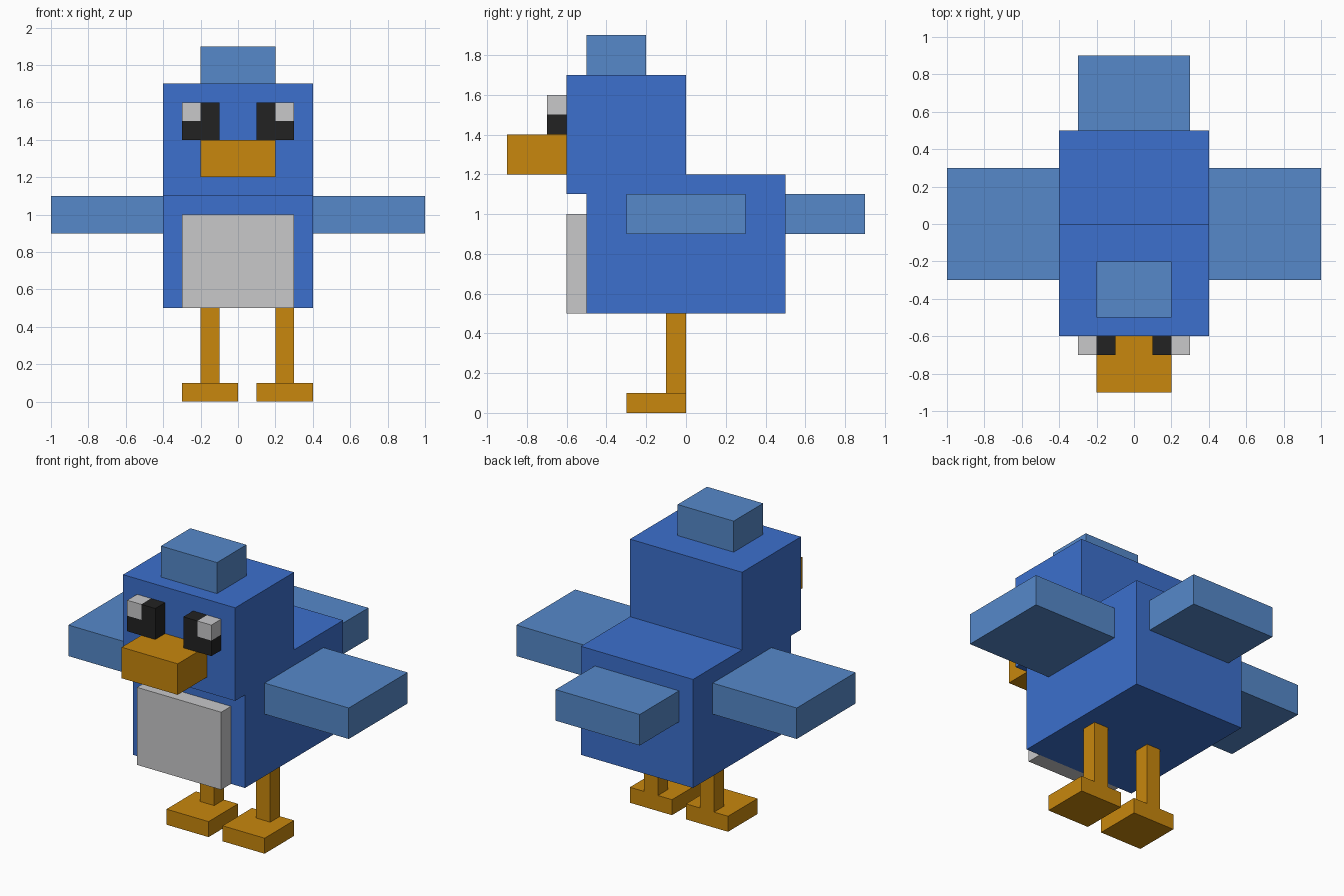
import bpy
import bmesh
from mathutils import Vector

default = bpy.data.objects.get("Cube")
if default:
    bpy.data.objects.remove(default, do_unlink=True)


def material(name, rgb):
    mat = bpy.data.materials.new(name)
    mat.use_nodes = True
    color = (*rgb, 1.0)
    mat.diffuse_color = color
    mat.node_tree.nodes["Principled BSDF"].inputs["Base Color"].default_value = color
    return mat


blue = material("body blue", (0.045, 0.16, 0.61))
light_blue = material("wing blue", (0.092, 0.25, 0.59))
pale = material("pale grey", (0.58, 0.58, 0.59))
orange = material("beak orange", (0.58, 0.242, 0.004))
black = material("eye black", (0.016, 0.016, 0.016))


def prism(name, points, sweep, mat):
    """Extrude a closed planar outline along a vector."""
    bm = bmesh.new()
    face = bm.faces.new([bm.verts.new(p) for p in points])
    result = bmesh.ops.extrude_face_region(bm, geom=[face], use_keep_orig=True)
    moved = [g for g in result["geom"] if isinstance(g, bmesh.types.BMVert)]
    bmesh.ops.translate(bm, verts=moved, vec=Vector(sweep))
    bmesh.ops.recalc_face_normals(bm, faces=bm.faces)
    mesh = bpy.data.meshes.new(name)
    bm.to_mesh(mesh)
    bm.free()
    mesh.materials.append(mat)
    obj = bpy.data.objects.new(name, mesh)
    bpy.context.collection.objects.link(obj)
    return obj


def box(name, x, y, z, mat):
    """Box from its (min, max) range on each axis."""
    outline = [(x[0], y[0], z[0]), (x[1], y[0], z[0]),
               (x[1], y[1], z[0]), (x[0], y[1], z[0])]
    return prism(name, outline, (0, 0, z[1] - z[0]), mat)


# Body and head share one side outline
side = [(-0.5, 0.5), (0.5, 0.5), (0.5, 1.2), (0, 1.2),
        (0, 1.7), (-0.6, 1.7), (-0.6, 1.1), (-0.5, 1.1)]
prism("body_and_head", [(-0.4, y, z) for y, z in side], (0.8, 0, 0), blue)

# Crest, tail, belly and beak
box("crest", (-0.2, 0.2), (-0.5, -0.2), (1.7, 1.9), light_blue)
box("tail", (-0.3, 0.3), (0.5, 0.9), (0.9, 1.1), light_blue)
box("belly", (-0.3, 0.3), (-0.6, -0.5), (0.5, 1.0), pale)
box("beak", (-0.2, 0.2), (-0.9, -0.6), (1.2, 1.4), orange)

# Mirrored wings and eyes, each eye an L shape around a pale corner block
eye = [(0.1, 1.4), (0.3, 1.4), (0.3, 1.5), (0.2, 1.5), (0.2, 1.6), (0.1, 1.6)]
for label, s in (("left", 1), ("right", -1)):
    box(label + "_wing", (s * 0.4, s), (-0.3, 0.3), (0.9, 1.1), light_blue)
    prism(label + "_eye", [(s * x, -0.7, z) for x, z in eye], (0, 0.1, 0), black)
    box(label + "_eye_highlight", (s * 0.2, s * 0.3), (-0.7, -0.6), (1.5, 1.6), pale)

# Legs and feet, set slightly to the left of the body
for label, x in (("left", 0.25), ("right", -0.15)):
    box(label + "_leg", (x - 0.05, x + 0.05), (-0.1, 0), (0.1, 0.5), orange)
    box(label + "_foot", (x - 0.15, x + 0.15), (-0.3, 0), (0, 0.1), orange)
